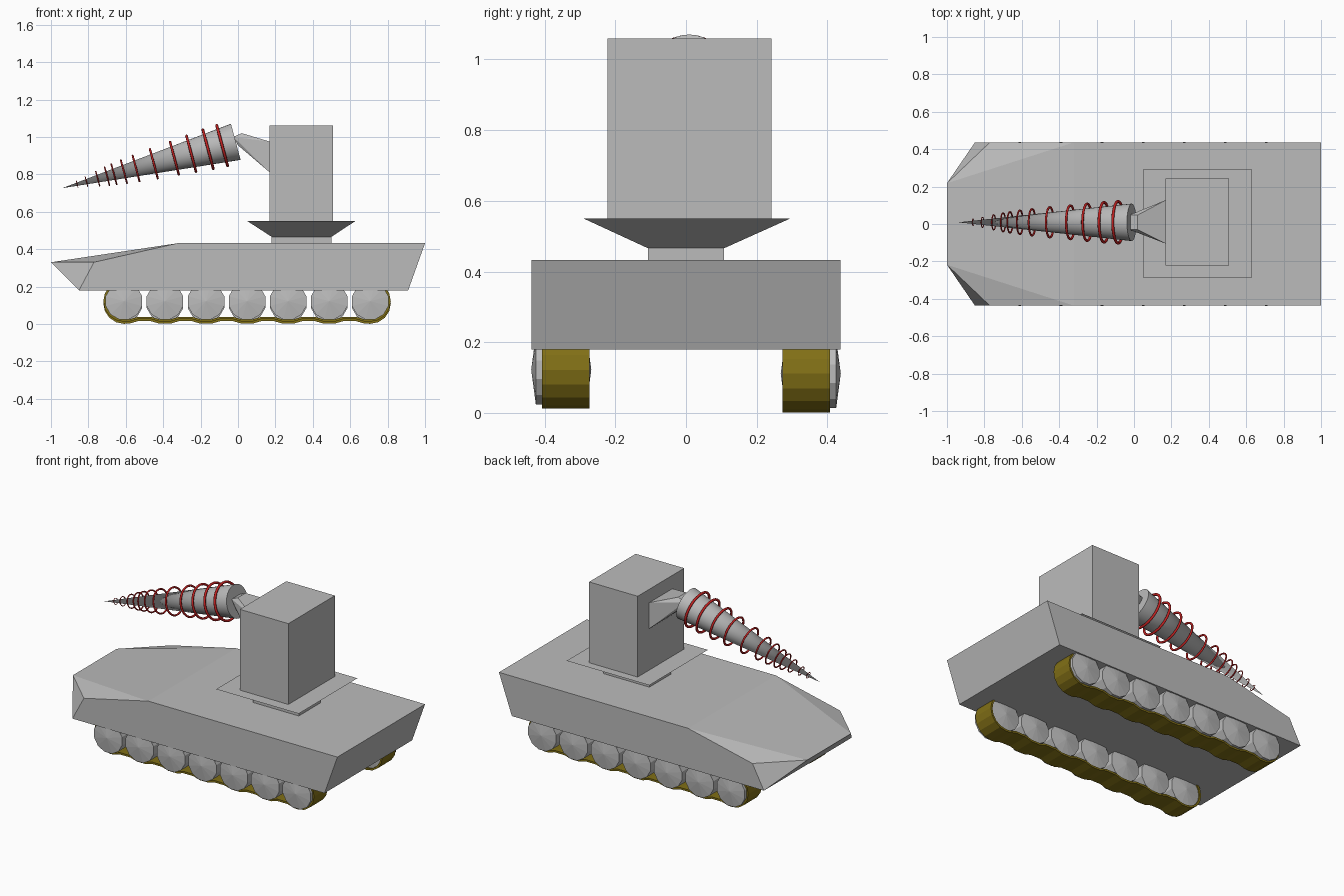
import bpy, bmesh, math
from mathutils import Vector

if "Cube" in bpy.data.objects:
    bpy.data.objects.remove(bpy.data.objects["Cube"])


def material(name, rgb):
    m = bpy.data.materials.new(name)
    m.diffuse_color = (*rgb, 1)
    m.use_nodes = True
    m.node_tree.nodes["Principled BSDF"].inputs["Base Color"].default_value = m.diffuse_color
    return m


GREY = material("light grey", (0.5, 0.5, 0.5))
RED = material("red", (0.55, 0.015, 0.015))
OLIVE = material("olive", (0.22, 0.16, 0.008))


def finish(name, bm, mat):
    bmesh.ops.recalc_face_normals(bm, faces=bm.faces)
    me = bpy.data.meshes.new(name)
    bm.to_mesh(me)
    bm.free()
    ob = bpy.data.objects.new(name, me)
    bpy.context.collection.objects.link(ob)
    me.materials.append(mat)
    return ob


def solid(name, points, mat=GREY):
    """Flat-faced solid wrapped around a few corner points."""
    bm = bmesh.new()
    for p in points:
        bm.verts.new(p)
    bmesh.ops.convex_hull(bm, input=bm.verts)
    bmesh.ops.dissolve_limit(bm, angle_limit=0.01, verts=bm.verts, edges=bm.edges)
    return finish(name, bm, mat)


def rect(x0, x1, y0, y1, z):
    return [(x, y, z) for x in (x0, x1) for y in (y0, y1)]


# Hull with a wedge nose and sloped rear
half = [(1, 0.437, 0.432), (0.91, 0.437, 0.18), (-0.85, 0.437, 0.18),
        (-0.77, 0.437, 0.33), (-1, 0.218, 0.33),
        (-0.32, 0.218, 0.432), (-0.32, 0.437, 0.432)]
solid("hull", [(x, s * y, z) for x, y, z in half for s in (1, -1)])

# Turret pedestal, flared skirt and tall box
solid("turret_pedestal", rect(0.18, 0.5, -0.108, 0.108, 0.42) + rect(0.18, 0.5, -0.108, 0.108, 0.466))
solid("turret_skirt", rect(0.18, 0.5, -0.108, 0.108, 0.466) + rect(0.05, 0.627, -0.29, 0.295, 0.55))
solid("turret_box", rect(0.168, 0.507, -0.222, 0.242, 0.55) + rect(0.168, 0.507, -0.222, 0.242, 1.06))

# Tapered arm that carries the cone
solid("cone_arm", rect(0.17, 0.17, -0.105, 0.128, 0.81) + rect(0.17, 0.17, -0.105, 0.128, 0.975)
      + [(x, y, z) for x, z in ((0.02, 1.02), (-0.025, 1.0), (0.0, 0.955)) for y in (-0.03, 0.048)])

# Pointed cone barrel
base, tip = Vector((-0.012, 0.009, 0.974)), Vector((-0.94, 0.009, 0.726))
axis = tip - base
turn = axis.to_track_quat('Z', 'Y').to_euler()
bpy.ops.mesh.primitive_cone_add(vertices=32, radius1=0.1, radius2=0, depth=axis.length,
                                location=(base + tip) / 2, rotation=turn)
cone = bpy.context.object
cone.name = "cone_barrel"
cone.data.materials.append(GREY)
bpy.ops.object.shade_smooth_by_angle(angle=math.radians(40))

# Red coil rings, shrinking towards the tip
rings = [(-0.86, 0.018), (-0.81, 0.027), (-0.75, 0.04), (-0.70, 0.05), (-0.663, 0.056),
         (-0.61, 0.064), (-0.545, 0.071), (-0.45, 0.081), (-0.34, 0.09), (-0.25, 0.099),
         (-0.16, 0.107), (-0.085, 0.112)]
for i, (x, r) in enumerate(rings):
    t = (x - base.x) / axis.x
    bpy.ops.mesh.primitive_torus_add(major_radius=r, minor_radius=0.001 + 0.06 * r,
                                     major_segments=32, minor_segments=8,
                                     location=base + axis * t, rotation=turn)
    ring = bpy.context.object
    ring.name = f"coil_ring_{i + 1}"
    ring.data.materials.append(RED)
    bpy.ops.object.shade_smooth_by_angle(angle=math.radians(60))

# Running gear on both sides
R, STEP, FIRST, COUNT = 0.101, 0.2195, -0.61, 7


def wheel(name, x, side, z):
    """Twelve-sided wheel with slightly pointed caps."""
    bm = bmesh.new()
    n = 12
    loops = []
    for y in (0.281, 0.425):
        loops.append([bm.verts.new((x + R * math.cos(2 * math.pi * (k + 0.5) / n), side * y,
                                    z + R * math.sin(2 * math.pi * (k + 0.5) / n))) for k in range(n)])
    inner, outer = (bm.verts.new((x, side * y, z)) for y in (0.268, 0.438))
    for k in range(n):
        j = (k + 1) % n
        bm.faces.new((loops[0][k], loops[0][j], loops[1][j], loops[1][k]))
        bm.faces.new((loops[0][j], loops[0][k], inner))
        bm.faces.new((loops[1][k], loops[1][j], outer))
    finish(name, bm, GREY)


def track(name, side, z):
    """Closed belt: round ends, bottom run rising between the wheels."""
    last = FIRST + STEP * (COUNT - 1)

    def path(r):
        pts = [(FIRST - r * math.sin(a), z + r * math.cos(a))
               for a in (math.pi * k / 8 for k in range(9))]
        for i in range(COUNT - 1):
            x = FIRST + STEP * i
            pts += [(x + 0.03, z - r + 0.001), (x + 0.075, z - r + 0.014),
                    (x + STEP - 0.075, z - r + 0.014), (x + STEP - 0.03, z - r + 0.001)]
        pts += [(last + r * math.sin(a), z - r * math.cos(a))
                for a in (math.pi * k / 8 for k in range(9))]
        return pts

    bm = bmesh.new()
    rows = [[bm.verts.new((px, side * y, pz)) for px, pz in path(r)]
            for r, y in ((R + 0.009, 0.273), (R + 0.009, 0.408), (R - 0.003, 0.408), (R - 0.003, 0.273))]
    n = len(rows[0])
    for a in range(4):
        b = (a + 1) % 4
        for k in range(n):
            j = (k + 1) % n
            bm.faces.new((rows[a][k], rows[a][j], rows[b][j], rows[b][k]))
    finish(name, bm, OLIVE)


for label, side, z in (("near", -1, 0.122), ("far", 1, 0.111)):
    for i in range(COUNT):
        wheel(f"{label}_wheel_{i + 1}", FIRST + STEP * i, side, z)
    track(f"{label}_track", side, z)
